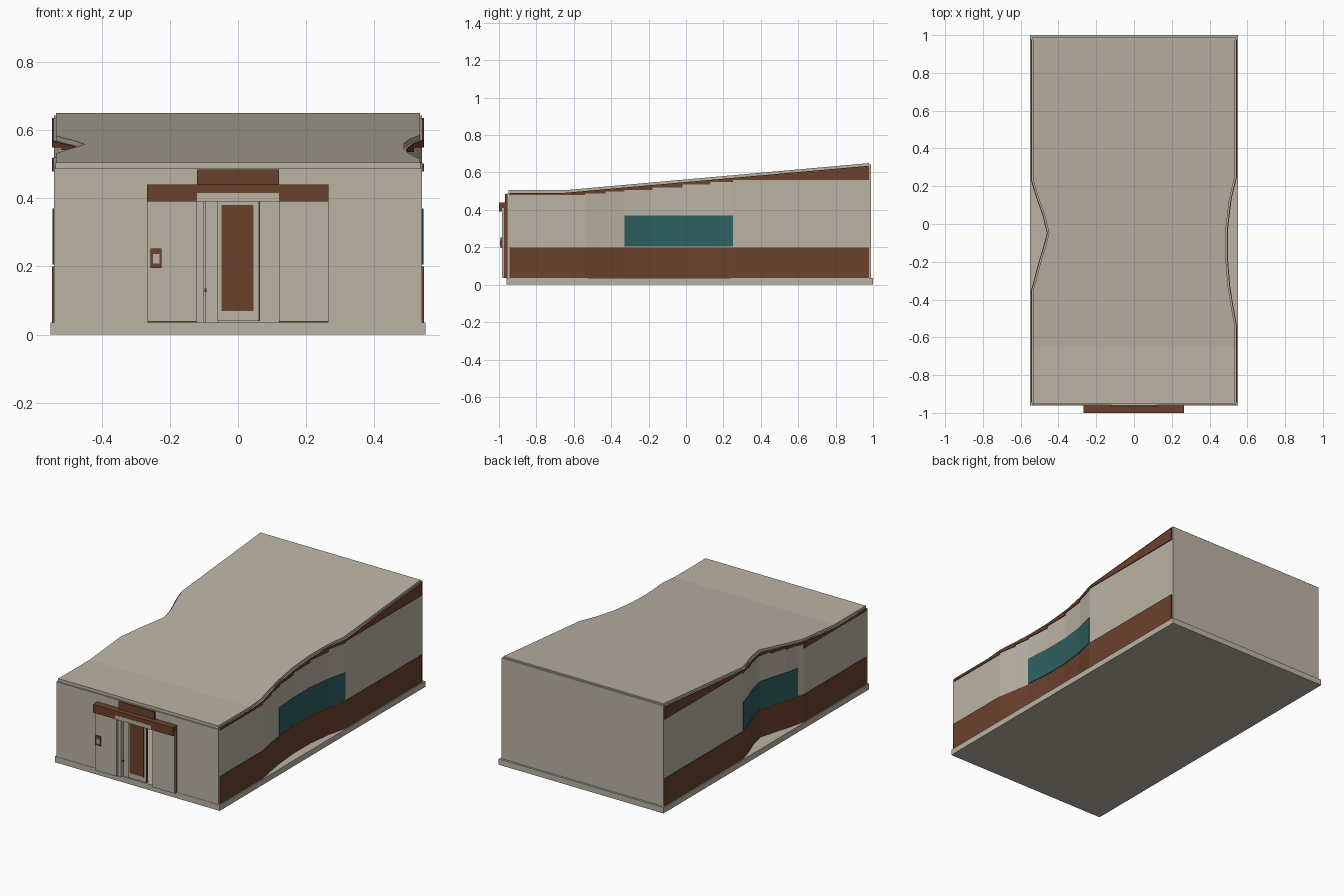
import bpy, bmesh

cube = bpy.data.objects.get("Cube")
if cube:
    bpy.data.objects.remove(cube, do_unlink=True)


def material(name, rgb):
    m = bpy.data.materials.new(name)
    m.use_nodes = True
    m.diffuse_color = (*rgb, 1)
    m.node_tree.nodes["Principled BSDF"].inputs["Base Color"].default_value = (*rgb, 1)
    return m


BEIGE = material("warm beige", (0.50, 0.45, 0.375))
BROWN = material("rust brown", (0.145, 0.053, 0.026))
TEAL = material("teal glass", (0.027, 0.115, 0.115))


def finish(name, bm, mat):
    bmesh.ops.recalc_face_normals(bm, faces=bm.faces)
    mesh = bpy.data.meshes.new(name)
    bm.to_mesh(mesh)
    bm.free()
    mesh.materials.append(mat)
    bpy.context.collection.objects.link(bpy.data.objects.new(name, mesh))


def loft(bm, rings):
    """Join four-cornered rings into a capped solid."""
    rows = [[bm.verts.new(p) for p in ring] for ring in rings]
    for a, b in zip(rows, rows[1:]):
        for i in range(4):
            j = (i + 1) % 4
            bm.faces.new((a[i], a[j], b[j], b[i]))
    bm.faces.new(rows[0])
    bm.faces.new(rows[-1])


def box(name, x, y, z, mat):
    bm = bmesh.new()
    loft(bm, [[(x[0], v, z[0]), (x[1], v, z[0]), (x[1], v, z[1]), (x[0], v, z[1])] for v in y])
    finish(name, bm, mat)


# Side outlines as (y, distance from the centre line)
FRONT, BACK = -0.945, 0.978
LEFT = [(FRONT, 0.54), (-0.65, 0.54), (-0.54, 0.54), (-0.43, 0.52), (-0.33, 0.504),
        (-0.18, 0.492), (-0.02, 0.493), (0.13, 0.511), (0.25, 0.54), (BACK, 0.54)]
RIGHT = [(FRONT, 0.54), (-0.65, 0.54), (-0.35, 0.54), (-0.31, 0.528), (-0.23, 0.508),
         (-0.13, 0.478), (-0.05, 0.456), (0.05, 0.48), (0.14, 0.513), (0.23, 0.54), (BACK, 0.54)]


def offset(side, y):
    for (y0, x0), (y1, x1) in zip(side, side[1:]):
        if y <= y1:
            return x0 + (x1 - x0) * max(0, y - y0) / (y1 - y0)
    return side[-1][1]


def roof_top(y):
    return 0.505 + max(0, y + 0.65) * 0.089


def underside(y):
    return roof_top(y) - 0.014


def ribbon(name, side, sign, span, bottom, top, inner, outer, mat):
    """Upright band that follows a side outline, one block per bay."""
    ys = [span[0]] + [y for y, _ in side if span[0] < y < span[1]] + [span[1]]
    bm = bmesh.new()
    for a, b in zip(ys, ys[1:]):
        rings = []
        for y in (a, b):
            x = offset(side, y)
            xi, xo = sign * (x + inner), sign * (x + outer)
            z0, z1 = bottom(a), top(y)
            rings.append([(xi, y, z0), (xo, y, z0), (xo, y, z1), (xi, y, z1)])
        loft(bm, rings)
    finish(name, bm, mat)


# Curved side walls with a dark skirting, stepped eave trim and window
for word, side, sign, glass in (("left", LEFT, 1, (-0.33, 0.25)), ("right", RIGHT, -1, (-0.31, 0.23))):
    full = (FRONT, BACK)
    ribbon(word + "_wall", side, sign, full, lambda y: 0.035, underside, -0.012, 0, BEIGE)
    ribbon(word + "_skirting", side, sign, full, lambda y: 0.035, lambda y: 0.2, -0.002, 0.005, BROWN)
    ribbon(word + "_eave_trim", side, sign, full, lambda y: underside(y) - 0.012, underside,
           -0.01, 0.005, BROWN)
    ribbon(word + "_window", side, sign, glass, lambda y: 0.205, lambda y: 0.37, -0.002, 0.004, TEAL)

# Roof slab, flat at the front and rising to the back
bm = bmesh.new()
rings = []
for y in sorted({y for y, _ in LEFT + RIGHT}):
    xl, xr = 0.006 - offset(RIGHT, y), offset(LEFT, y) - 0.006
    lo, hi = underside(y), roof_top(y)
    rings.append([(xl, y, lo), (xr, y, lo), (xr, y, hi), (xl, y, hi)])
loft(bm, rings)
finish("roof", bm, BEIGE)

# Plinth, back wall and front wall around the door opening
box("plinth", (-0.55, 0.55), (-0.96, 1.0), (0, 0.035), BEIGE)
box("back_wall", (-0.54, 0.54), (0.972, 0.988), (0.035, 0.642), BEIGE)
box("front_wall_right", (-0.54, -0.12), (-0.958, -0.943), (0.035, 0.487), BEIGE)
box("front_wall_left", (0.12, 0.54), (-0.958, -0.943), (0.035, 0.487), BEIGE)
box("front_wall_header", (-0.12, 0.12), (-0.958, -0.943), (0.415, 0.487), BEIGE)
box("roof_front_edge", (-0.535, 0.535), (-0.95, -0.94), (0.485, 0.505), BEIGE)

# Entrance panels with dark backing
for word, x in (("right", (-0.265, -0.12)), ("left", (0.12, 0.265))):
    box(word + "_entrance_panel", x, (-0.985, -0.972), (0.038, 0.41), BEIGE)
    box(word + "_entrance_backing", x, (-0.972, -0.956), (0.035, 0.41), BROWN)
box("entrance_lintel", (-0.267, 0.265), (-1.0, -0.958), (0.39, 0.44), BROWN)
box("lintel_recess", (-0.12, 0.12), (-1.001, -0.99), (0.39, 0.415), BEIGE)
box("upper_sign_board", (-0.12, 0.12), (-0.968, -0.95), (0.415, 0.485), BROWN)

# Sliding door, partly open
box("door_jamb", (-0.12, -0.1), (-0.975, -0.945), (0.035, 0.415), BEIGE)
box("fixed_door_leaf", (-0.097, -0.055), (-0.955, -0.945), (0.035, 0.415), BEIGE)
box("door_leaf", (-0.06, 0.06), (-0.962, -0.948), (0.04, 0.415), BEIGE)
box("door_edge", (0.06, 0.064), (-0.962, -0.948), (0.04, 0.415), BROWN)
box("door_pane", (-0.048, 0.046), (-0.965, -0.96), (0.07, 0.38), BROWN)
box("door_handle", (-0.098, -0.093), (-0.962, -0.954), (0.125, 0.135), BROWN)

# Entry keypad
box("keypad", (-0.256, -0.224), (-0.992, -0.984), (0.195, 0.252), BROWN)
box("keypad_screen", (-0.25, -0.23), (-0.994, -0.99), (0.208, 0.237), BEIGE)
